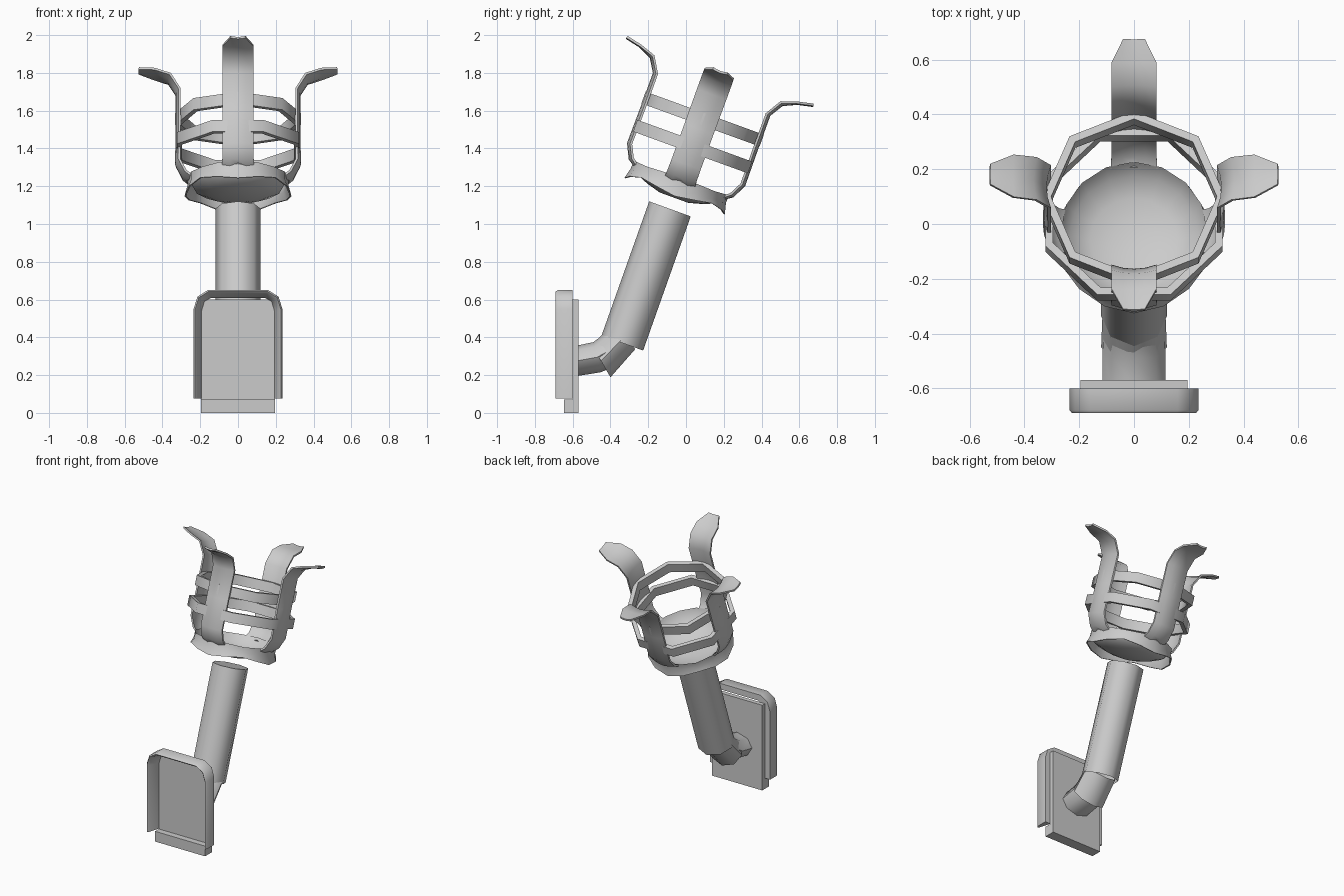
import bpy, bmesh
from math import sin, cos, pi, radians
from mathutils import Matrix, Vector

if "Cube" in bpy.data.objects:
    bpy.data.objects.remove(bpy.data.objects["Cube"])

# Tilted frame shared by handle, collar, rings and prongs
TILT = Matrix.Translation((0, -0.085, 1.08)) @ Matrix.Rotation(radians(-20), 4, 'X')


def finish(name, bm, matrix=Matrix(), smooth=35):
    bmesh.ops.recalc_face_normals(bm, faces=bm.faces)
    me = bpy.data.meshes.new(name)
    bm.to_mesh(me)
    bm.free()
    ob = bpy.data.objects.new(name, me)
    bpy.context.collection.objects.link(ob)
    ob.matrix_world = matrix
    if smooth:
        bpy.ops.object.select_all(action='DESELECT')
        bpy.context.view_layer.objects.active = ob
        ob.select_set(True)
        bpy.ops.object.shade_smooth_by_angle(angle=radians(smooth))
    return ob


def skin(rows, closed_u=True, closed_v=False, cap_start=False, cap_end=False):
    """Join rows of points into a skin of quads."""
    bm = bmesh.new()
    vs = [[bm.verts.new(p) for p in row] for row in rows]
    m, n = len(vs), len(vs[0])
    for i in range(m if closed_v else m - 1):
        for j in range(n if closed_u else n - 1):
            a, b = vs[i], vs[(i + 1) % m]
            k = (j + 1) % n
            bm.faces.new((a[j], a[k], b[k], b[j]))
    if cap_start:
        bm.faces.new(vs[0])
    if cap_end:
        bm.faces.new(vs[-1])
    return bm


def circle(r, z, n, phase=0.0, wave=0.0):
    return [Vector((r * sin(2 * pi * i / n + phase), r * cos(2 * pi * i / n + phase),
                    z + wave * cos(8 * pi * i / n))) for i in range(n)]


def tube(name, stations, n=8, cap_end=False):
    """Tube in the y-z plane; station = (y, z, angle from vertical, half width, half depth)."""
    rows = []
    for y, z, ang, rx, rd in stations:
        a = radians(ang)
        rows.append([Vector((rx * sin(t), y + rd * cos(t) * cos(a), z - rd * cos(t) * sin(a)))
                     for t in [2 * pi * i / n for i in range(n)]])
    return finish(name, skin(rows, cap_end=cap_end), smooth=50)


def box(name, lo, hi):
    bm = bmesh.new()
    bmesh.ops.create_cube(bm, size=1)
    for v in bm.verts:
        v.co = [l + (c + .5) * (h - l) for c, l, h in zip(v.co, lo, hi)]
    return finish(name, bm, smooth=0)


# Wall plate: recessed back and thicker lower lip
box("wall_plate", (-.195, -.602, .07), (.195, -.57, .60))
box("plate_lip", (-.195, -.645, 0), (.195, -.57, .072))

# U-shaped flared rim around the plate: path with inward direction at each point
half = [(.235, .075, -1, 0), (.235, .55, -1, -.3), (.215, .615, -.9, -.6), (.16, .65, -.4, -1)]
path = half + [(-x, z, -dx, dz) for x, z, dx, dz in reversed(half)]
section = [(0, -.60), (0, -.68), (.008, -.69), (.018, -.68), (.042, -.60)]
rows = [[Vector((x + dx * d, y, z + dz * d)) for d, y in section] for x, z, dx, dz in path]
finish("plate_rim", skin(rows, cap_start=True, cap_end=True), smooth=60)

# Bracket arm, flared elbow and tilted handle
tube("bracket_arm", [(-.58, .275, 86, .115, .08), (-.47, .295, 75, .115, .082), (-.38, .345, 60, .11, .09)])
tube("elbow", [(-.45, .275, 60, .12, .10), (-.325, .405, 50, .115, .088)])
tube("handle", [(-.337, .37, 20, .12, .117), (-.085, 1.08, 20, .12, .117)], cap_end=True)

# Thin collar with wavy lower edge, flowing over the rim into a shallow bowl
N = 16
collar = [circle(.275, .088, N, 0, -.016), circle(.260, .13, N), circle(.262, .165, N, 0, .004),
          circle(.268, .173, N, 0, .004), circle(.268, .13, N), circle(.283, .088, N, 0, -.016)]
finish("collar", skin(collar, closed_v=True), TILT, 60)
bowl = [circle(.264, .170, N, 0, .004), circle(.235, .118, N), circle(.16, .085, N), circle(.08, .063, N)]
finish("bowl", skin(bowl, cap_end=True), TILT, 60)

# Two octagonal cage rings
for name, h, r, ph in (("upper_ring", .506, .333, 0), ("lower_ring", .351, .350, pi / 8)):
    rows = [circle(r, h - .033, 8, ph), circle(r, h + .033, 8, ph),
            circle(r - .030, h + .033, 8, ph), circle(r - .030, h - .033, 8, ph)]
    finish(name, skin(rows, closed_v=True), TILT, 50)

# Four curved prongs: (distance from axis, height, half width)
prong = [(.262, .145, .085), (.295, .172, .083), (.333, .25, .082), (.331, .45, .082),
         (.331, .645, .083), (.374, .715, .083), (.445, .748, .082), (.528, .766, .04)]
for k, side in enumerate(("back", "left", "front", "right")):
    rows = []
    for i, (u, h, w) in enumerate(prong):
        a, b = prong[max(i - 1, 0)], prong[min(i + 1, len(prong) - 1)]
        t = Vector((0, b[0] - a[0], b[1] - a[1])).normalized()
        nrm = Vector((0, t.z, -t.y))
        c = Vector((0, u, h))
        bow = .016 if i < 6 else .006
        outer = [c + Vector((w * s, 0, 0)) - nrm * bow * s * s for s in (-1, -.5, 0, .5, 1)]
        inner = [p - nrm * .012 for p in reversed(outer)]
        rows.append(outer + inner)
    # arched notch in the foot
    for j in (2, 7):
        rows[0][j] = rows[0][j] + Vector((0, .012, .015))
    finish(side + "_prong", skin(rows, cap_start=True, cap_end=True),
           TILT @ Matrix.Rotation(k * pi / 2, 4, 'Z'), 40)
